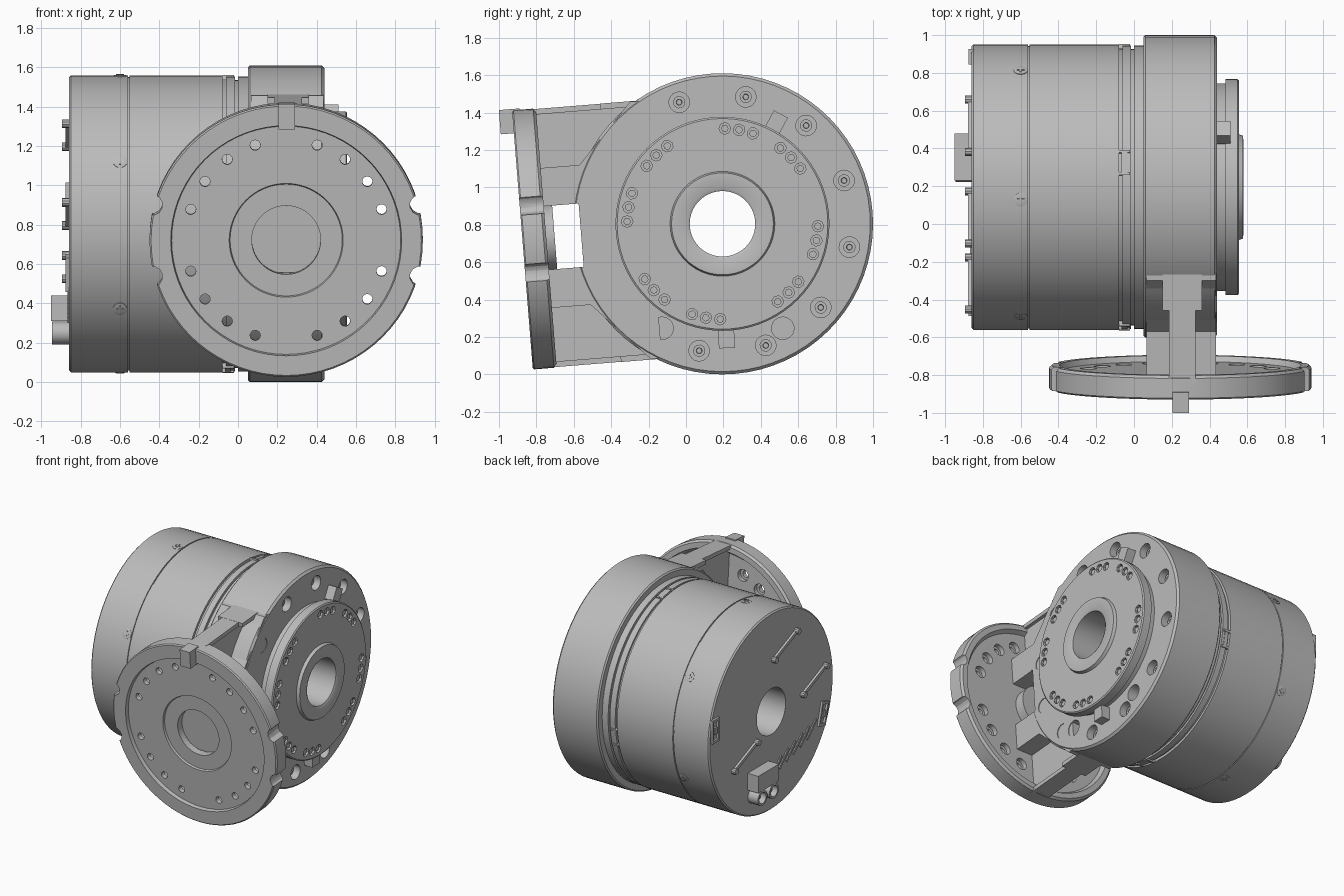
import bpy, bmesh
from math import radians, pi, cos, sin
from mathutils import Matrix, Vector

old = bpy.data.objects.get("Cube")
if old:
    bpy.data.objects.remove(old, do_unlink=True)

grey = bpy.data.materials.new("cast grey")
grey.use_nodes = True
COLOUR = (0.5, 0.5, 0.5, 1)
grey.diffuse_color = COLOUR
for node in grey.node_tree.nodes:
    if node.type == 'BSDF_PRINCIPLED':
        node.inputs["Base Color"].default_value = COLOUR
        node.inputs["Roughness"].default_value = 0.6


def move(x, y, z):
    return Matrix.Translation((x, y, z))


def turn(deg, axis):
    return Matrix.Rotation(radians(deg), 4, axis)


# Motor axis runs along x; the arm, plate and flange are tilted about it
MOTOR = move(0, 0.195, 0.805)
ARM = MOTOR @ turn(4.6, 'X')
PLATE = ARM @ move(0.245, 0, 0) @ turn(-90, 'Z')


def polar(deg, r, x=0):
    return turn(deg, 'X') @ move(x, r, 0)


def lathe(bm, profile, mat, seg=72, ring=False):
    """Revolve (x, radius) points about x; ring closes the profile on itself."""
    rows = []
    for x, r in profile:
        rows.append([bm.verts.new(mat @ Vector((x, r * cos(2 * pi * i / seg), r * sin(2 * pi * i / seg))))
                     for i in range(seg)])
    faces = []
    pairs = list(zip(rows, rows[1:]))
    if ring:
        pairs.append((rows[-1], rows[0]))
    else:
        faces += [bm.faces.new(rows[0]), bm.faces.new(rows[-1])]
    for a, b in pairs:
        for i in range(seg):
            j = (i + 1) % seg
            faces.append(bm.faces.new((a[i], a[j], b[j], b[i])))
    bmesh.ops.recalc_face_normals(bm, faces=faces)


def rod(bm, x0, x1, r, mat, seg=20):
    lathe(bm, [(x0, r), (x1, r)], mat, seg)


def box(bm, size, mat):
    bmesh.ops.create_cube(bm, size=1, matrix=mat @ Matrix.Diagonal((*size, 1)))


def prism(bm, points, x0, x1, mat):
    a = [bm.verts.new(mat @ Vector((x0, y, z))) for y, z in points]
    b = [bm.verts.new(mat @ Vector((x1, y, z))) for y, z in points]
    faces = [bm.faces.new(a), bm.faces.new(b)]
    for i in range(len(a)):
        j = (i + 1) % len(a)
        faces.append(bm.faces.new((a[i], a[j], b[j], b[i])))
    bmesh.ops.recalc_face_normals(bm, faces=faces)


def make(name, bm, cutter=None):
    def to_object(label, source):
        mesh = bpy.data.meshes.new(label)
        source.to_mesh(mesh)
        source.free()
        obj = bpy.data.objects.new(label, mesh)
        bpy.context.scene.collection.objects.link(obj)
        return obj
    obj = to_object(name, bm)
    obj.data.materials.append(grey)
    for other in bpy.context.selected_objects:
        other.select_set(False)
    obj.select_set(True)
    bpy.context.view_layer.objects.active = obj
    if cutter:
        tool = to_object(name + "_cutter", cutter)
        tool.hide_render = True
        mod = obj.modifiers.new("holes", 'BOOLEAN')
        mod.operation = 'DIFFERENCE'
        mod.solver = 'EXACT'
        mod.object = tool
        bpy.ops.object.modifier_apply(modifier=mod.name)
        bpy.data.objects.remove(tool, do_unlink=True)
    bpy.ops.object.shade_smooth_by_angle(angle=radians(30))
    return obj


BORE = 0.175

# Motor housing with seam and grooves
bm = bmesh.new()
lathe(bm, [(-.86, BORE), (-.86, .745), (-.85, .755), (-.56, .755), (-.56, .747), (-.552, .747),
           (-.552, .755), (-.08, .755), (-.08, .735), (-.06, .735), (-.06, .75), (-.015, .75),
           (-.015, .732), (0, .732), (0, .75), (.06, .75), (.06, BORE)], MOTOR, ring=True)
make("motor_housing", bm)

# Cross-head screws around the housing
bm = bmesh.new()
for k in range(6):
    m = MOTOR @ polar(35 + 60 * k, 0.755, -0.6) @ turn(90, 'Z')
    lathe(bm, [(-.02, .037), (.002, .037), (.004, .03)], m, 14)
    for w, h in ((.04, .01), (.01, .04)):
        box(bm, (.008, w, h), m @ move(.004, 0, 0))
make("housing_screws", bm)

# Latches set in the groove
bm = bmesh.new()
for k in range(4):
    m = MOTOR @ polar(80 + 90 * k, 0.735, -0.05)
    box(bm, (.03, .035, .12), m)
    for s in (-1, 1):
        box(bm, (.06, .045, .015), m @ move(0, 0, .06 * s))
make("groove_latches", bm)

# Flange ring with bolt pockets, two large pockets and the neck window
bm, cut = bmesh.new(), bmesh.new()
lathe(bm, [(.05, BORE), (.05, .795), (.06, .805), (.425, .805), (.44, .79), (.44, BORE)], ARM, ring=True)
bolts = [ARM @ polar(75 + 30 * k, 0.69) for k in range(12)]
for m in bolts:
    rod(cut, .36, .5, .055, m)
for angle in (240, 300):
    rod(cut, .36, .5, .06, MOTOR @ polar(angle, 0.645))
WINDOW = ARM @ move(.25, -.8665, 0)
box(cut, (.6, .217, .34), WINDOW)
make("flange_ring", bm, cut)

bm = bmesh.new()
for m in bolts:
    lathe(bm, [(.35, .033), (.40, .033), (.40, .016), (.38, .014)], m, 12)
make("flange_bolts", bm)

# Output disc with groups of three screws, and raised hub
bm, cut, heads = bmesh.new(), bmesh.new(), bmesh.new()
lathe(bm, [(.42, BORE), (.42, .55), (.485, .55), (.485, .572), (.548, .572), (.555, .563),
           (.555, .28), (.578, .272), (.58, .19), (.572, BORE)], MOTOR, ring=True)
for quarter in range(4):
    for middle in (80, 44):
        for step in (-8.6, 0, 8.6):
            m = MOTOR @ polar(middle - 90 * quarter + step, 0.51)
            rod(cut, .525, .6, .031, m, 8)
            rod(heads, .51, .545, .02, m, 8)
make("output_disc", bm, cut)
make("disc_screws", heads)

# Stop blocks beside the disc
bm = bmesh.new()
for angle in (62, -88):
    box(bm, (.08, .1, .085), MOTOR @ polar(angle, .615, .47))
make("stop_blocks", bm)

# Mounting plate: stepped disc with bolt holes and rim notches
bm, cut = bmesh.new(), bmesh.new()
lathe(bm, [(.975, BORE), (.975, .62), (.945, .64), (.945, .68), (.96, .695), (1.065, .695), (1.073, .687),
           (1.073, .587), (1.045, .582), (1.045, .29), (1.03, .285), (1.03, BORE)], PLATE, ring=True)
for k in range(20):
    if k % 5:
        lathe(cut, [(.9, .045), (1.01, .045), (1.01, .026), (1.1, .026)], PLATE @ polar(18 * k, .51), 14)
for angle in (15, -15, 165, 195):
    rod(cut, .9, 1.1, .052, PLATE @ polar(angle, .705), 12)
make("mounting_plate", bm, cut)

# Locating key on the plate rim
bm = bmesh.new()
box(bm, (.085, .11, .13), ARM @ move(.2475, -1.088, .637))
make("locating_key", bm)

# Neck: full-width block that fans out to the flange, pierced by the window
half = [(-.98, .375), (-.737, .375), (-.44, .69), (-.38, .69)]
bm, cut = bmesh.new(), bmesh.new()
prism(bm, half + [(y, -z) for y, z in reversed(half)], .065, .435, ARM)
box(cut, (.6, .222, .34), WINDOW)
rod(cut, .9, 1.1, BORE, PLATE, 36)
make("neck_block", bm, cut)

# Thin webs and edge ribs above and below the block
bm = bmesh.new()
for s in (-1, 1):
    box(bm, (.09, .6, .34), ARM @ move(.255, -.69, .515 * s))
    box(bm, (.14, .6, .03), ARM @ move(.255, -.69, .677 * s))
    prism(bm, [(-.6, .662 * s), (-.6, .693 * s), (-.38, .693 * s), (-.38, .662 * s)], .15, .36, ARM)
make("neck_webs", bm)

# Rear face: handles with studs
bm = bmesh.new()
for y, z in ((-.16, .45), (-.51, .05), (.325, -.22)):
    m = MOTOR @ move(-.86, y, z) @ turn(-23, 'X')
    box(bm, (.036, .3, .025), m)
    for s in (-1, 1):
        rod(bm, -.034, .01, .022, m @ move(0, .15 * s, 0), 10)
make("rear_handles", bm)

# Rear vents
bm = bmesh.new()
for k in range(6):
    t = k / 5 - 0.5
    box(bm, (.016, .16, .02), MOTOR @ move(-.86, -.275 - .42 * t, -.38 + .12 * t) @ turn(-45, 'X'))
make("rear_vents", bm)

# Edge sockets: small open frames
bm = bmesh.new()
for y, z, angle in ((.69, .12, 0), (-.62, -.25, 15)):
    m = MOTOR @ move(-.862, y, z) @ turn(angle, 'X')
    for s in (-1, 1):
        box(bm, (.03, .015, .17), m @ move(0, .034 * s, 0))
        box(bm, (.03, .08, .02), m @ move(0, 0, .08 * s))
    box(bm, (.03, .03, .05), m)
make("rear_sockets", bm)

# Power connector with two round ports
bm = bmesh.new()
box(bm, (.1, .25, .13), MOTOR @ move(-.9, .16, -.43))
for y in (.085, .225):
    lathe(bm, [(-.945, .042), (-.945, .058), (-.85, .058), (-.85, .042)], MOTOR @ move(0, y, -.555), 16, ring=True)
    rod(bm, -.915, -.85, .02, MOTOR @ move(0, y, -.555), 10)
make("power_connector", bm)
